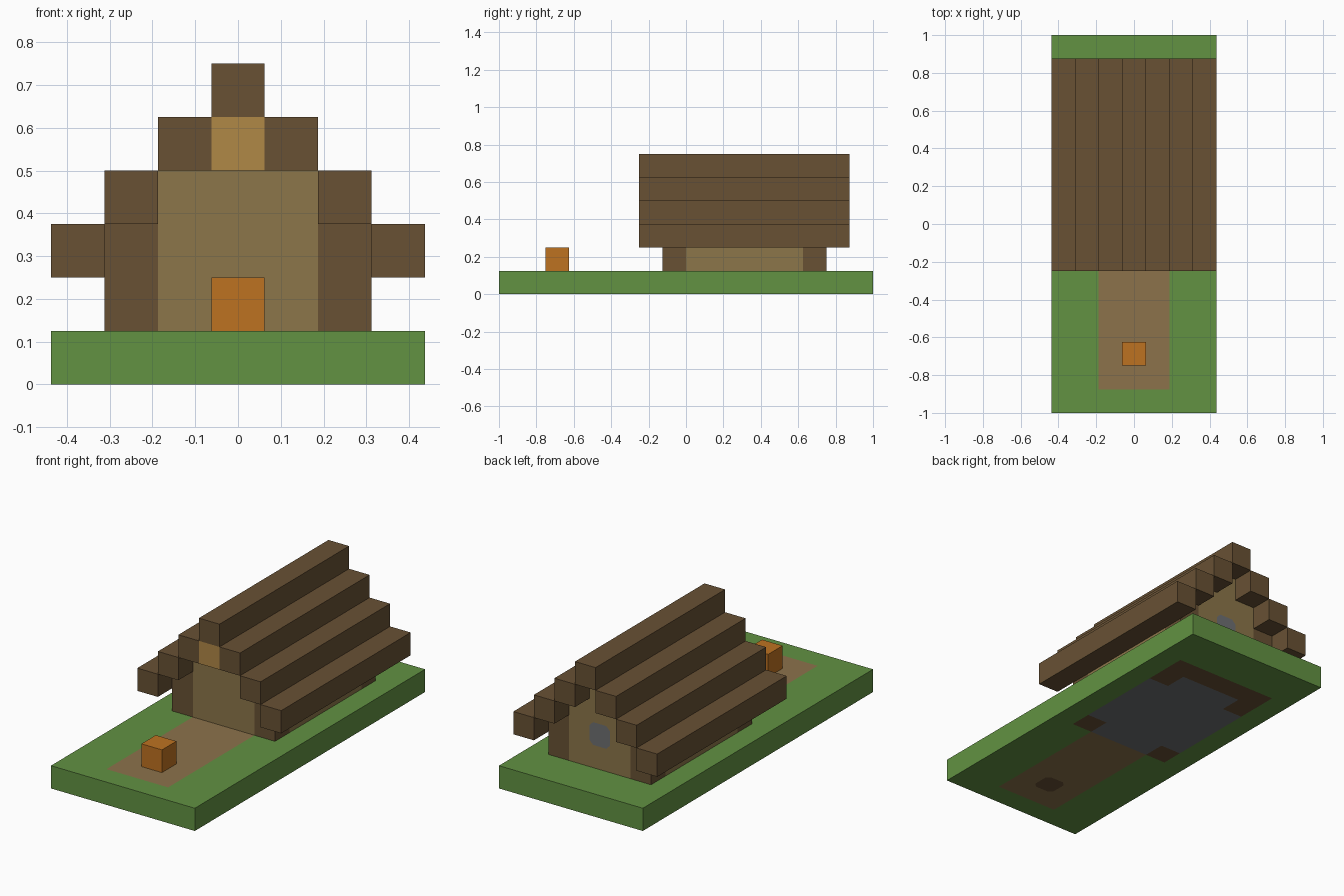
import bpy, bmesh
from mathutils import Vector

cube = bpy.data.objects.get("Cube")
if cube:
    bpy.data.objects.remove(cube, do_unlink=True)

U = 0.125  # one block


def material(name, *rgb):
    lin = [((c / 255 + 0.055) / 1.055) ** 2.4 for c in rgb] + [1.0]
    m = bpy.data.materials.new(name)
    m.use_nodes = True
    m.diffuse_color = lin
    m.node_tree.nodes["Principled BSDF"].inputs["Base Color"].default_value = lin
    return m


grass = material("grass green", 98, 146, 66)
earth = material("path brown", 140, 114, 75)
timber = material("dark timber", 104, 81, 52)
plank = material("tan plank", 140, 118, 74)
lamp = material("golden wood", 176, 136, 70)
fire = material("fire orange", 190, 114, 33)
stone = material("stone grey", 110, 111, 114)


def finish(name, bm, mats):
    bmesh.ops.recalc_face_normals(bm, faces=bm.faces)
    me = bpy.data.meshes.new(name)
    bm.to_mesh(me)
    bm.free()
    for m in mats:
        me.materials.append(m)
    ob = bpy.data.objects.new(name, me)
    bpy.context.collection.objects.link(ob)
    return ob


def box_mesh(x, y, z):
    """Box between block coordinates, each given as a (low, high) pair."""
    bm = bmesh.new()
    bmesh.ops.create_cube(bm, size=1)
    for v in bm.verts:
        v.co = [U * (p[0] if c < 0 else p[1]) for c, p in zip(v.co, (x, y, z))]
    return bm


def box(name, x, y, z, mat):
    return finish(name, box_mesh(x, y, z), [mat])


def pair(name, x, y, z, mat):
    """Mirrored left (+x) and right (-x) boxes."""
    box("left_" + name, x, y, z, mat)
    box("right_" + name, (-x[1], -x[0]), y, z, mat)


def rounded_patch(bm, face, side, up, index):
    """Cut the corners off a square face and recolour its middle."""
    centre = face.calc_center_median()
    part = face
    for a in (-1, 1):
        for b in (-1, 1):
            d = (side * a + up * b).normalized()
            geom = [part] + list(part.edges) + list(part.verts)
            res = bmesh.ops.bisect_plane(bm, geom=geom, plane_co=centre + d * U * 0.58,
                                         plane_no=d)
            pieces = [g for g in res["geom"] if isinstance(g, bmesh.types.BMFace)]
            part = min(pieces, key=lambda f: (f.calc_center_median() - centre).length)
    part.material_index = index


X, Y, Z = Vector((1, 0, 0)), Vector((0, 1, 0)), Vector((0, 0, 1))

# Ground slab: grid of blocks with path, floor and log footings
bm = bmesh.new()
bmesh.ops.create_grid(bm, x_segments=7, y_segments=16, size=1)
for v in bm.verts:
    v.co = (v.co.x * 3.5 * U, v.co.y * 8 * U, 0)
ext = bmesh.ops.extrude_face_region(bm, geom=list(bm.faces), use_keep_orig=True)
for g in ext["geom"]:
    if isinstance(g, bmesh.types.BMVert):
        g.co.z = U
bmesh.ops.recalc_face_normals(bm, faces=bm.faces)


def ground_colour(x, y):
    if abs(x) < 2.5 and -1 < y < 6:
        post = abs(x) > 1.5 and (y < 0 or y > 4)
        return 2 if post or y > 5 else 3
    return 1 if abs(x) < 1.5 and -7 < y < 0 else 0


spot = None
for f in bm.faces:
    if abs(f.normal.z) > 0.5:
        c = f.calc_center_median() / U
        f.material_index = ground_colour(c.x, c.y)
        if c.z < 0.5 and abs(c.x) < 0.1 and abs(c.y + 5.5) < 0.1:
            spot = f
rounded_patch(bm, spot, X, Y, 2)
finish("ground_slab", bm, [grass, earth, timber, stone])

# Campfire on the path
box("campfire", (-0.5, 0.5), (-6, -5), (1, 2), fire)

# Corner posts and side walls
pair("front_post", (1.5, 2.5), (-1, 0), (1, 3), timber)
pair("back_post", (1.5, 2.5), (5, 6), (1, 3), timber)
pair("side_wall", (1.5, 2.5), (0, 5), (1, 3), plank)

# Front wall and gable
box("front_wall", (-1.5, 1.5), (-1, 0), (1, 4), plank)
box("front_gable", (-0.5, 0.5), (-1, 0), (4, 5), plank)
box("gable_block", (-0.5, 0.5), (-2, -1), (4, 5), lamp)

# Back wall with a grey window, and gable
bm = box_mesh((-1.5, 1.5), (5, 6), (1, 4))
for axis, cuts in ((X, (-0.5, 0.5)), (Z, (2, 3))):
    for c in cuts:
        bmesh.ops.bisect_plane(bm, geom=bm.verts[:] + bm.edges[:] + bm.faces[:],
                               plane_co=axis * c * U, plane_no=axis)
pane = min(bm.faces, key=lambda f: (f.calc_center_median() - Vector((0, 6, 2.5)) * U).length)
rounded_patch(bm, pane, X, Z, 1)
finish("back_wall", bm, [plank, stone])
box("back_gable", (-0.5, 0.5), (5, 6), (4, 5), plank)

# Stepped roof beams and ridge
for i, name in enumerate(("eave_beam", "middle_beam", "upper_beam")):
    pair(name, (2.5 - i, 3.5 - i), (-2, 7), (2 + i, 3 + i), timber)
box("ridge_beam", (-0.5, 0.5), (-2, 7), (5, 6), timber)
